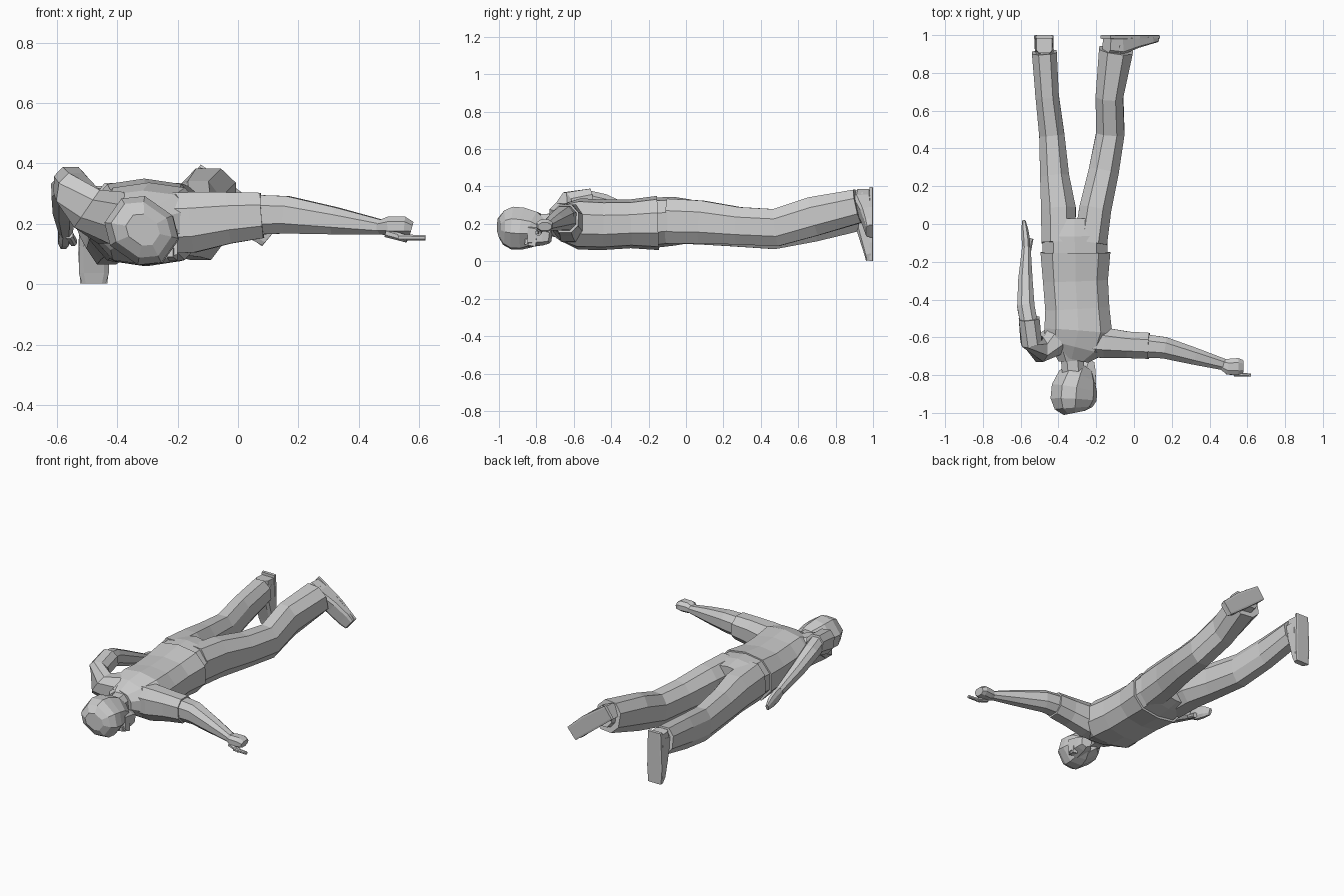
import bpy, bmesh, math
from mathutils import Vector


def finish(name, bm):
    bmesh.ops.recalc_face_normals(bm, faces=bm.faces)
    me = bpy.data.meshes.new(name)
    bm.to_mesh(me)
    bm.free()
    ob = bpy.data.objects.new(name, me)
    bpy.context.collection.objects.link(ob)
    return ob


def loft(name, rings, n=8, up=(0, 0, 1), square=2.3, roll=0):
    """Skin rings (x, y, z, half width, half height) set square to their path."""
    bm = bmesh.new()
    up = Vector(up)
    pts = [Vector(r[:3]) for r in rings]
    loops = []
    for i, r in enumerate(rings):
        t = (pts[min(i + 1, len(pts) - 1)] - pts[max(i - 1, 0)]).normalized()
        v = (up - t * up.dot(t)).normalized()
        u = t.cross(v)
        a0 = math.radians(roll)
        u, v = u * math.cos(a0) + v * math.sin(a0), v * math.cos(a0) - u * math.sin(a0)
        k = 1 / math.cos(math.pi / n)
        loop = []
        for j in range(n):
            a = math.tau * (j + 0.5) / n
            c, s = math.cos(a), math.sin(a)
            e = 2 / square
            cu = min(1, k * abs(c) ** e) * math.copysign(1, c)
            sv = min(1, k * abs(s) ** e) * math.copysign(1, s)
            loop.append(bm.verts.new(pts[i] + u * cu * r[3] + v * sv * r[4]))
        loops.append(loop)
    for a, b in zip(loops, loops[1:]):
        for j in range(n):
            bm.faces.new((a[j], a[(j + 1) % n], b[(j + 1) % n], b[j]))
    bm.faces.new(loops[0])
    bm.faces.new(loops[-1])
    return finish(name, bm)


# Shirt body, hem to collar
loft("shirt", [(-.31, -.15, .205, .185, .145), (-.31, -.30, .20, .172, .13),
               (-.30, -.45, .195, .17, .135), (-.295, -.57, .20, .18, .137),
               (-.315, -.65, .205, .165, .105), (-.33, -.71, .20, .09, .065)], n=10)

# Trousers: hips and two legs
loft("hips", [(-.31, -.19, .205, .172, .135), (-.315, -.06, .215, .172, .13),
              (-.315, .03, .215, .15, .115)], n=10)
loft("left_leg", [(-.40, -.10, .215, .09, .12), (-.40, .08, .205, .092, .115),
                  (-.42, .25, .185, .077, .105), (-.435, .47, .165, .067, .10),
                  (-.46, .68, .20, .062, .095), (-.475, .91, .24, .066, .08)])
loft("right_leg", [(-.23, -.10, .215, .088, .12), (-.205, .08, .21, .085, .115),
                   (-.16, .28, .19, .08, .10), (-.125, .48, .18, .075, .10),
                   (-.13, .68, .24, .073, .105), (-.095, .92, .295, .09, .09)])

# Shoes: ankles, uppers and flat soles
loft("left_ankle", [(-.47, .86, .235, .05, .06), (-.475, .96, .25, .045, .06)])
loft("right_ankle", [(-.10, .86, .285, .06, .065), (-.10, .96, .31, .05, .06)])
loft("left_shoe", [(-.475, .95, .31, .042, .045), (-.475, .945, .22, .048, .05),
                   (-.477, .96, .13, .05, .035), (-.477, .975, .04, .05, .022),
                   (-.477, .98, .005, .04, .018)], up=(0, 1, 0), square=4)
loft("right_shoe", [(-.145, .95, .35, .042, .045), (-.085, .945, .315, .05, .05),
                    (0, .965, .25, .05, .033), (.07, .975, .19, .05, .022),
                    (.105, .98, .16, .04, .018)], up=(0, 1, 0), square=4)
loft("left_sole", [(-.475, .99, .325, .045, .01), (-.477, .99, .10, .052, .01),
                   (-.477, .99, .002, .045, .01)], up=(0, 1, 0), square=6)
loft("right_sole", [(-.15, .99, .36, .045, .01), (0, .99, .25, .052, .01),
                    (.108, .99, .16, .045, .01)], up=(0, 1, 0), square=6)

# Outstretched right arm
loft("right_sleeve", [(-.30, -.61, .20, .09, .10), (-.15, -.63, .205, .08, .10),
                      (-.03, -.64, .22, .07, .085), (.08, -.645, .228, .069, .075)])
loft("right_forearm", [(.05, -.645, .23, .062, .066), (.16, -.655, .23, .057, .062),
                       (.32, -.70, .21, .045, .045), (.48, -.745, .188, .03, .024)])
loft("right_hand", [(.46, -.742, .188, .026, .02), (.50, -.755, .192, .042, .032),
                    (.55, -.755, .192, .045, .032), (.575, -.755, .185, .035, .022)])
loft("right_finger", [(.53, -.795, .155, .012, .01), (.62, -.80, .154, .008, .009)])
loft("right_thumb", [(.49, -.78, .17, .016, .014), (.56, -.79, .15, .015, .012)])

# Left arm bent back beside the body
loft("left_sleeve", [(-.42, -.62, .22, .08, .09), (-.50, -.665, .25, .065, .075),
                     (-.545, -.62, .305, .055, .07), (-.555, -.50, .33, .055, .06)])
loft("left_forearm", [(-.555, -.53, .33, .046, .05), (-.572, -.44, .31, .046, .05),
                      (-.575, -.30, .25, .038, .043), (-.57, -.13, .18, .023, .03)])
loft("left_hand", [(-.57, -.15, .185, .02, .027), (-.572, -.09, .165, .022, .04),
                   (-.578, -.03, .15, .018, .034), (-.583, .015, .135, .009, .02)])
loft("left_thumb", [(-.56, -.15, .165, .014, .014), (-.545, -.08, .14, .012, .014)])

# Neck and collar
loft("collar", [(-.33, -.66, .20, .10, .08), (-.325, -.72, .195, .075, .062)])
loft("neck", [(-.33, -.68, .20, .06, .058), (-.32, -.80, .19, .06, .06)])

# Head, turned so the face looks right and down
loft("head", [(-.28, -.76, .155, .06, .055), (-.30, -.81, .17, .095, .085),
              (-.315, -.87, .175, .115, .098), (-.32, -.93, .178, .115, .10),
              (-.32, -.975, .18, .095, .08), (-.315, -1.0, .18, .055, .045)],
     roll=35, square=2.4)
loft("jaw", [(-.24, -.725, .13, .03, .035), (-.25, -.76, .135, .045, .05),
             (-.26, -.84, .14, .06, .065)], n=6)
loft("nose", [(-.215, -.80, .10, .015, .022), (-.225, -.86, .105, .01, .014)], n=4)
